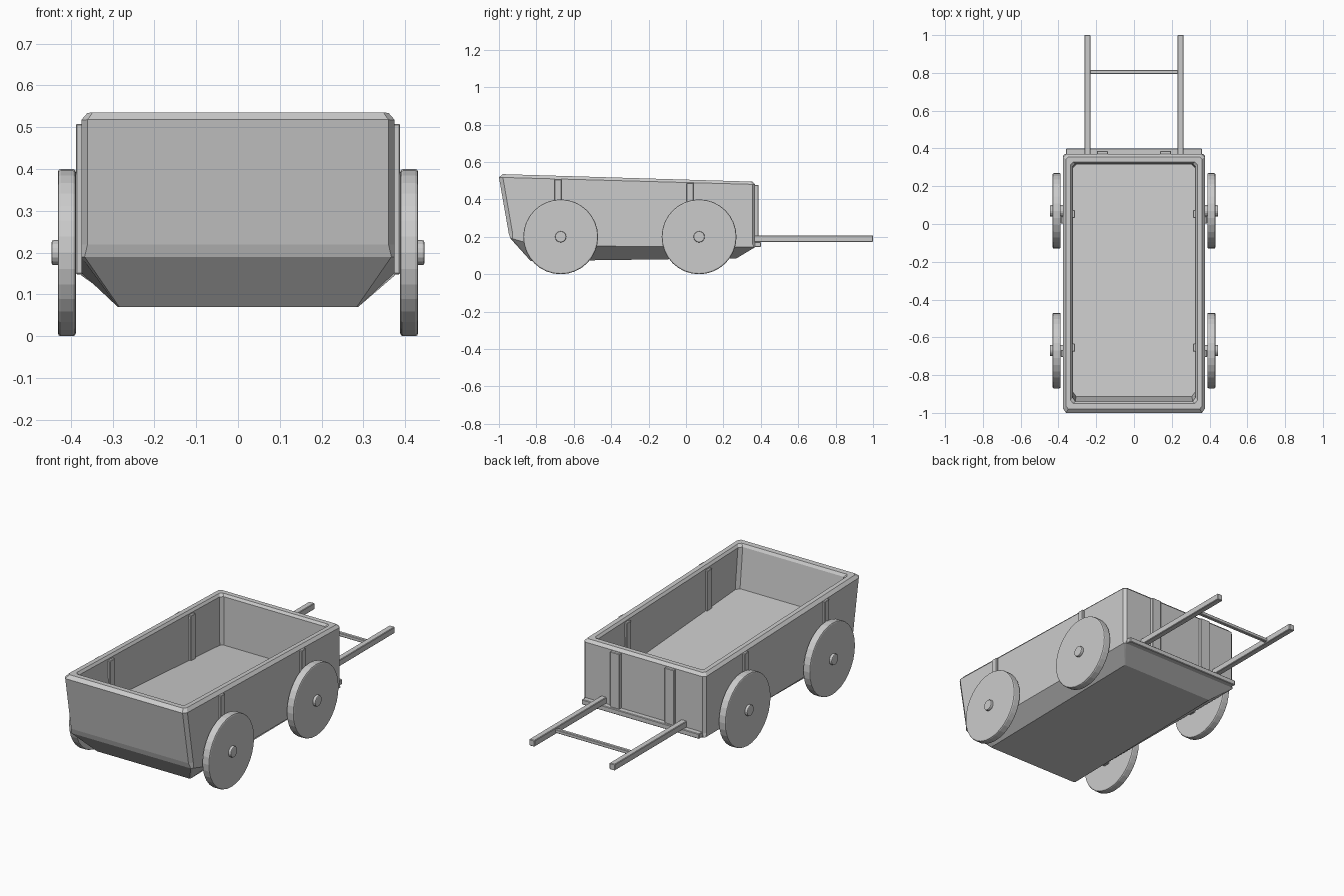
import bpy, bmesh
from math import pi
from mathutils import Matrix, Vector

cube = bpy.data.objects.get("Cube")
if cube:
    bpy.data.objects.remove(cube, do_unlink=True)

GREY = (0.6, 0.6, 0.6, 1)
mat = bpy.data.materials.new("plain grey")
mat.use_nodes = True
mat.diffuse_color = GREY
mat.node_tree.nodes["Principled BSDF"].inputs["Base Color"].default_value = GREY


def finish(name, bm):
    bmesh.ops.recalc_face_normals(bm, faces=bm.faces)
    mesh = bpy.data.meshes.new(name)
    bm.to_mesh(mesh)
    bm.free()
    mesh.materials.append(mat)
    ob = bpy.data.objects.new(name, mesh)
    bpy.context.collection.objects.link(ob)
    return ob


def box(name, lo, hi, bevel=0.003):
    lo, hi = Vector(lo), Vector(hi)
    bm = bmesh.new()
    bmesh.ops.create_cube(bm, size=1)
    for v in bm.verts:
        v.co = (lo + hi) / 2 + v.co * (hi - lo)
    if bevel:
        bmesh.ops.bevel(bm, geom=bm.edges[:], offset=bevel, segments=1, affect='EDGES')
    return finish(name, bm)


def disc(name, x0, x1, y, z, radius, bevel, sides=32):
    """Cylinder along x with chamfered rims."""
    bm = bmesh.new()
    turn = Matrix.Translation(((x0 + x1) / 2, y, z)) @ Matrix.Rotation(pi / 2, 4, 'Y')
    bmesh.ops.create_cone(bm, cap_ends=True, segments=sides, radius1=radius,
                          radius2=radius, depth=abs(x1 - x0), matrix=turn)
    if bevel:
        rims = [e for e in bm.edges if any(len(f.verts) > 4 for f in e.link_faces)]
        bmesh.ops.bevel(bm, geom=rims, offset=bevel, segments=2, profile=0.5, affect='EDGES')
    return finish(name, bm)


def ring(bm, x, y0, y1, z0, z1, c, kink=None):
    """Rectangle with cut corners, sloping from z0 at the front to z1 at the back."""
    mid = -0.8
    half = [(x - c, y0), (x, y0 + c * 1.4), (x, mid), (x, y1 - c), (x - c, y1)]
    pts = half + [(-px, py) for px, py in reversed(half)]
    out = []
    for px, py in pts:
        z = z0 + (z1 - z0) * (py - y0) / (y1 - y0)
        if kink and py == mid:
            z = kink
        out.append(bm.verts.new((px, py, z)))
    return out


# Cart body: outer hull, rim and sloping inner tray in one skin
bm = bmesh.new()
rings = [
    ring(bm, 0.288, -0.83, 0.27, 0.07, 0.085, 0.004),
    ring(bm, 0.375, -0.938, 0.37, 0.19, 0.145, 0.008, 0.152),
    ring(bm, 0.375, -0.948, 0.37, 0.22, 0.165, 0.015, 0.18),
    ring(bm, 0.375, -1.0, 0.37, 0.518, 0.48, 0.015),
    ring(bm, 0.36, -0.98, 0.355, 0.535, 0.495, 0.012),
    ring(bm, 0.335, -0.95, 0.328, 0.534, 0.495, 0.012),
    ring(bm, 0.325, -0.94, 0.318, 0.52, 0.482, 0.015),
    ring(bm, 0.322, -0.912, 0.315, 0.3, 0.215, 0.015),
]
for a, b in zip(rings, rings[1:]):
    n = len(a)
    for i in range(n):
        j = (i + 1) % n
        bm.faces.new((a[i], a[j], b[j], b[i]))
bm.faces.new(rings[0])
bm.faces.new(rings[-1])
finish("cart_body", bm)

# Parts mirrored left and right
for side, s in (("left", 1), ("right", -1)):
    def span(x0, x1):
        return sorted((s * x0, s * x1))

    def side_box(name, x0, x1, y0, y1, z0, z1):
        a, b = span(x0, x1)
        box(f"{side}_{name}", (a, y0, z0), (b, y1, z1))

    for end, y, top in (("front", -0.67, 0.508), ("rear", 0.07, 0.488)):
        # Wheel, hub and axle stub
        disc(f"{side}_{end}_wheel", s * 0.388, s * 0.431, y, 0.2, 0.2, 0.007)
        disc(f"{side}_{end}_hub", s * 0.42, s * 0.446, y, 0.2, 0.03, 0.005, 16)
        disc(f"{side}_{end}_axle", s * 0.3, s * 0.395, y, 0.2, 0.03, 0, 16)
    for end, y, top in (("front", -0.685, 0.508), ("rear", 0.022, 0.488)):
        # Upright battens outside and inside the wall
        side_box(f"{end}_outer_batten", 0.37, 0.388, y - 0.019, y + 0.019, 0.148, top)
        side_box(f"{end}_inner_batten", 0.312, 0.33, y + 0.01, y + 0.052, 0.2, top - 0.005)

    # Back wall batten and pull handle
    side_box("back_batten", 0.138, 0.196, 0.36, 0.387, 0.15, 0.478)
    side_box("handle", 0.23, 0.263, 0.36, 1.0, 0.173, 0.208)

# Back ledge and handle crossbar
box("back_ledge", (-0.36, 0.35, 0.145), (0.36, 0.4, 0.173))
box("handle_crossbar", (-0.24, 0.795, 0.18), (0.24, 0.815, 0.2))
